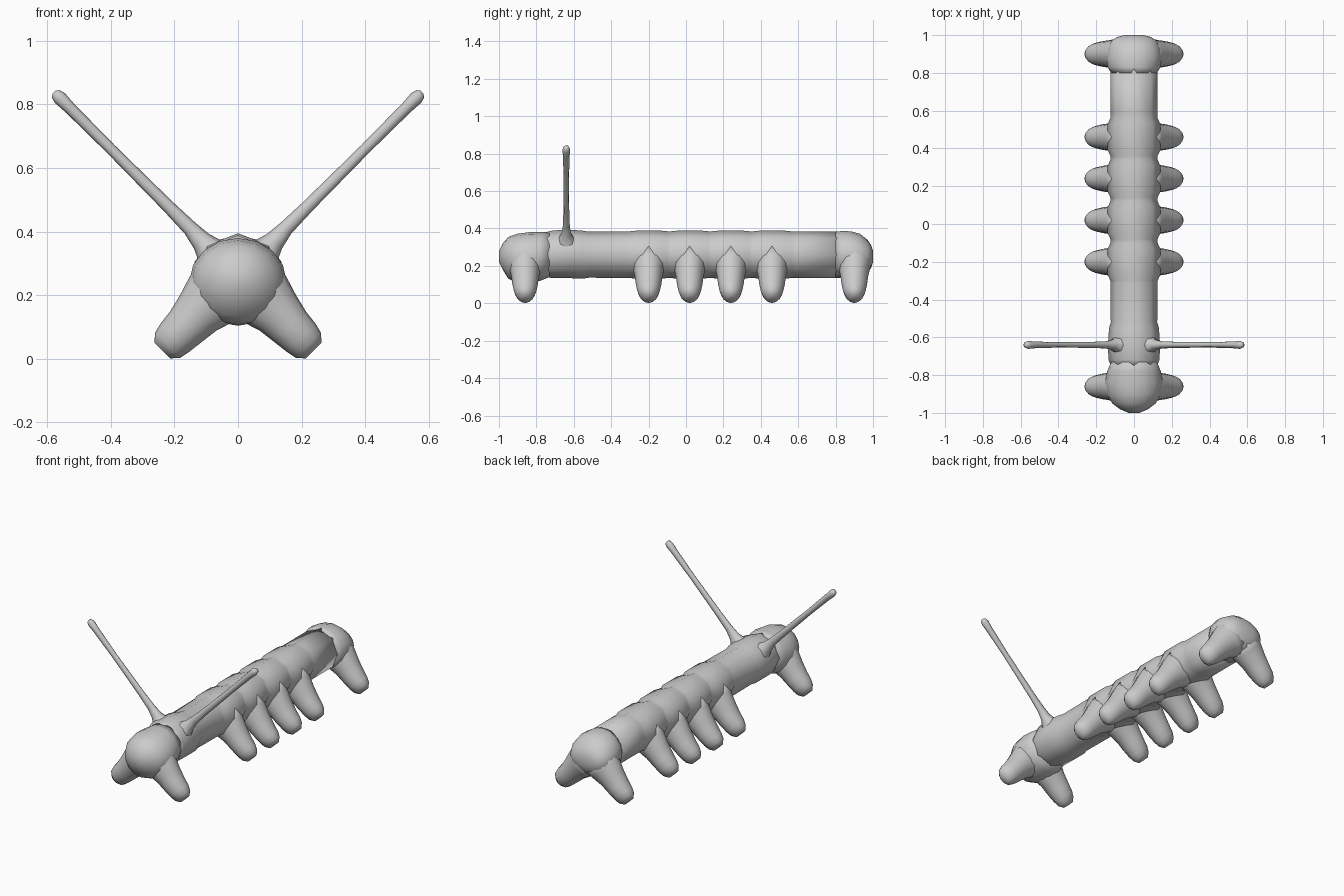
import bpy, bmesh, math
from mathutils import Vector

if "Cube" in bpy.data.objects:
    bpy.data.objects.remove(bpy.data.objects["Cube"])


def loft(name, rings, sides, mirror=False):
    """rings: list of (centre, u axis * radius, v axis * radius); ends are capped."""
    bm = bmesh.new()
    loops = []
    for c, u, v in rings:
        loops.append([bm.verts.new(c + u * math.cos(2 * math.pi * i / sides)
                                   + v * math.sin(2 * math.pi * i / sides))
                      for i in range(sides)])
    for a, b in zip(loops, loops[1:]):
        for i in range(sides):
            j = (i + 1) % sides
            bm.faces.new((a[i], a[j], b[j], b[i]))
    bm.faces.new(loops[0])
    bm.faces.new(loops[-1])
    bmesh.ops.recalc_face_normals(bm, faces=bm.faces)
    for f in bm.faces:
        f.smooth = True
    me = bpy.data.meshes.new(name)
    bm.to_mesh(me)
    bm.free()
    ob = bpy.data.objects.new(name, me)
    bpy.context.collection.objects.link(ob)
    if mirror:
        ob.modifiers.new("mirror", 'MIRROR').use_mirror_merge = False
    return ob


def trunk(name, profile, sides):
    """profile rows: y, half width, centre z, half height."""
    loft(name, [(Vector((0, y, z)), Vector((w, 0, 0)), Vector((0, 0, h)))
                for y, w, z, h in profile], sides)


def limb(name, y, path, sides):
    """path rows: x, z, radius in the xz plane, radius along y; mirrored in x."""
    d = Vector((path[-1][0] - path[0][0], 0, path[-1][1] - path[0][1])).normalized()
    n = Vector((-d.z, 0, d.x))
    loft(name, [(Vector((x, y, z)), n * a, Vector((0, b, 0)))
                for x, z, a, b in path], sides, mirror=True)


# Head
trunk("head", [(-1.0, .03, .25, .03), (-.98, .075, .25, .07), (-.95, .115, .243, .112),
               (-.90, .145, .24, .132), (-.84, .153, .242, .138),
               (-.78, .142, .25, .13), (-.73, .122, .26, .12)], 16)

# Neck collar and segmented body
profile = [(-.75, .122, .26, .12), (-.72, .135, .262, .126), (-.64, .138, .265, .13),
           (-.55, .132, .26, .128), (-.52, .123, .26, .123), (-.31, .125, .26, .125)]
leg_rows = [-.2, .02, .24, .46]
for y in leg_rows:
    profile += [(y - .1, .125, .26, .125), (y - .07, .139, .26, .128),
                (y + .07, .139, .26, .128), (y + .1, .125, .26, .125)]
profile += [(.59, .125, .26, .125), (.82, .125, .26, .125)]
trunk("body", profile, 8)

# Tail
trunk("tail", [(.80, .122, .26, .122), (.83, .14, .26, .126), (.88, .147, .258, .127),
               (.93, .14, .252, .12), (.97, .12, .25, .09),
               (.99, .09, .25, .06), (1.0, .05, .25, .03)], 16)

# Stubby leg pairs
leg_path = [(.03, .235, .115, .10), (.08, .19, .10, .085), (.125, .145, .08, .074),
            (.165, .10, .069, .068), (.20, .065, .063, .06),
            (.221, .043, .056, .047), (.238, .026, .035, .026)]
for i, y in enumerate([-.86] + leg_rows + [.9]):
    limb(f"leg_pair_{i + 1}", y, leg_path, 12)

# Antennae with flared bases and rounded tips
limb("antennae", -.64, [(.05, .30, .085, .09), (.085, .335, .05, .05), (.115, .37, .033, .026),
                        (.15, .41, .024, .019), (.22, .48, .02, .016), (.40, .66, .017, .014),
                        (.53, .79, .019, .018), (.56, .82, .022, .021),
                        (.573, .833, .017, .016), (.578, .838, .007, .007)], 8)
